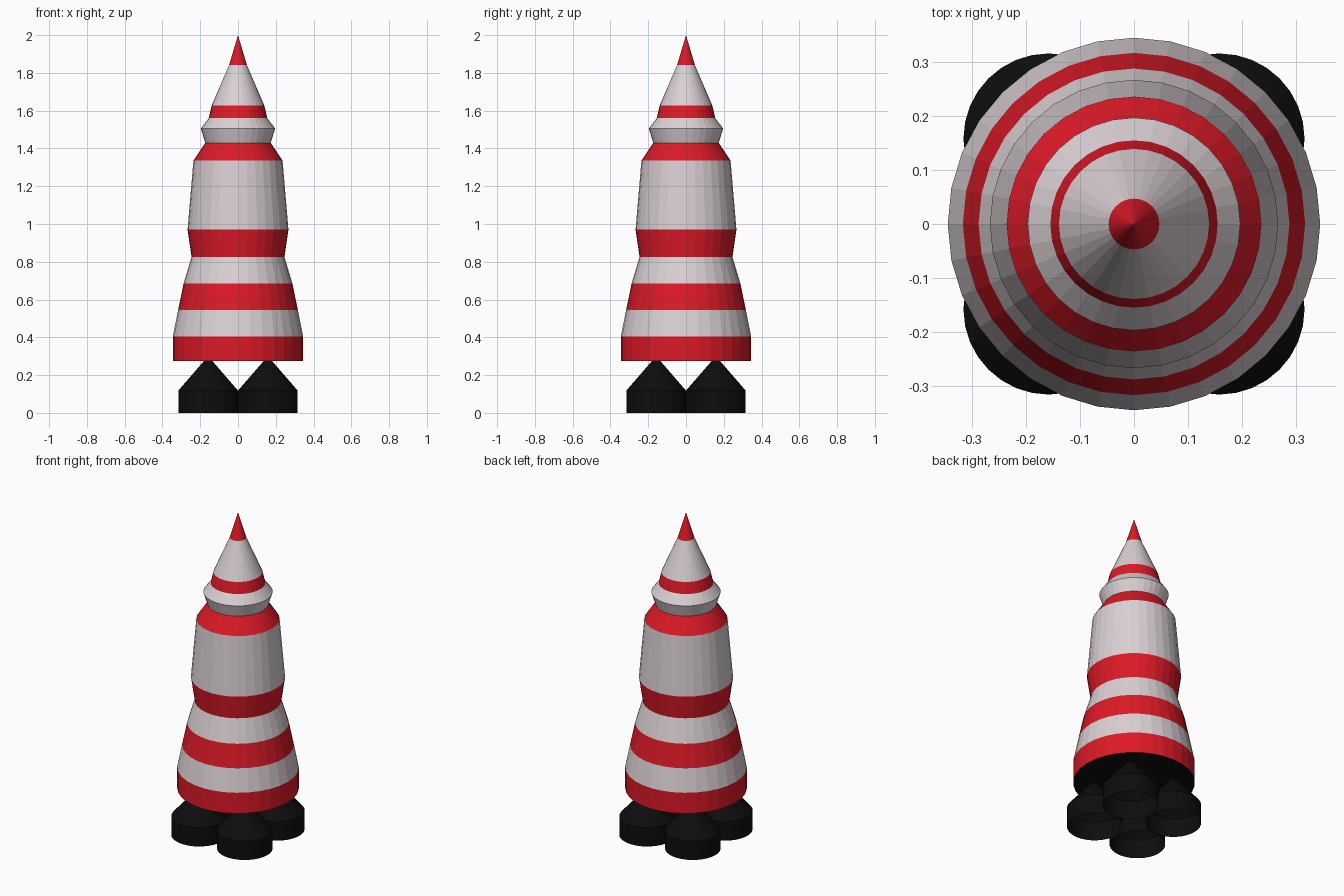
import bpy, bmesh
from math import cos, sin, tau

if "Cube" in bpy.data.objects:
    bpy.data.objects.remove(bpy.data.objects["Cube"])

SIDES = 32


def material(name, rgb):
    m = bpy.data.materials.new(name)
    m.diffuse_color = (*rgb, 1)
    m.use_nodes = True
    m.node_tree.nodes["Principled BSDF"].inputs["Base Color"].default_value = m.diffuse_color
    return m


RED = material("red_paint", (0.72, 0.01, 0.02))
WHITE = material("white_paint", (0.70, 0.63, 0.65))
BLACK = material("black_metal", (0.004, 0.004, 0.004))
MATS = [RED, WHITE, BLACK]


def lathe(name, profile, bands, location=(0, 0, 0), cap=None, tip=None):
    """Spin (r, z) points; bands holds one material index per profile step."""
    bm = bmesh.new()
    rings = [[bm.verts.new((r * cos(tau * i / SIDES), r * sin(tau * i / SIDES), z))
              for i in range(SIDES)] for r, z in profile]
    for a, b, mat in zip(rings, rings[1:], bands):
        for i in range(SIDES):
            j = (i + 1) % SIDES
            bm.faces.new((a[i], a[j], b[j], b[i])).material_index = mat
    if cap is not None:
        bm.faces.new(rings[0][::-1]).material_index = cap
    if tip is not None:
        point = bm.verts.new((0, 0, tip))
        top = rings[-1]
        for i in range(SIDES):
            bm.faces.new((top[i], top[(i + 1) % SIDES], point)).material_index = bands[-1]
    mesh = bpy.data.meshes.new(name)
    bm.to_mesh(mesh)
    bm.free()
    for m in MATS:
        mesh.materials.append(m)
    obj = bpy.data.objects.new(name, mesh)
    obj.location = location
    bpy.context.collection.objects.link(obj)
    return obj


# Striped rocket hull with a black underside
hull = [(0.345, 0.275), (0.345, 0.405), (0.317, 0.545), (0.288, 0.685),
        (0.246, 0.825), (0.267, 0.97), (0.236, 1.335), (0.173, 1.43),
        (0.197, 1.505), (0.155, 1.56), (0.139, 1.628), (0.047, 1.842)]
lathe("rocket_hull", hull, [0, 1, 0, 1, 0, 1, 0, 1, 1, 0, 1, 0], cap=2, tip=2.0)

# Four open engine bells
bell = [(0.158, 0), (0.158, 0.118), (0.022, 0.275)]
for sx, fb in ((-1, "left"), (1, "right")):
    for sy, side in ((-1, "front"), (1, "back")):
        lathe(f"engine_bell_{side}_{fb}", bell, [2, 2], (0.158 * sx, 0.158 * sy, 0))
